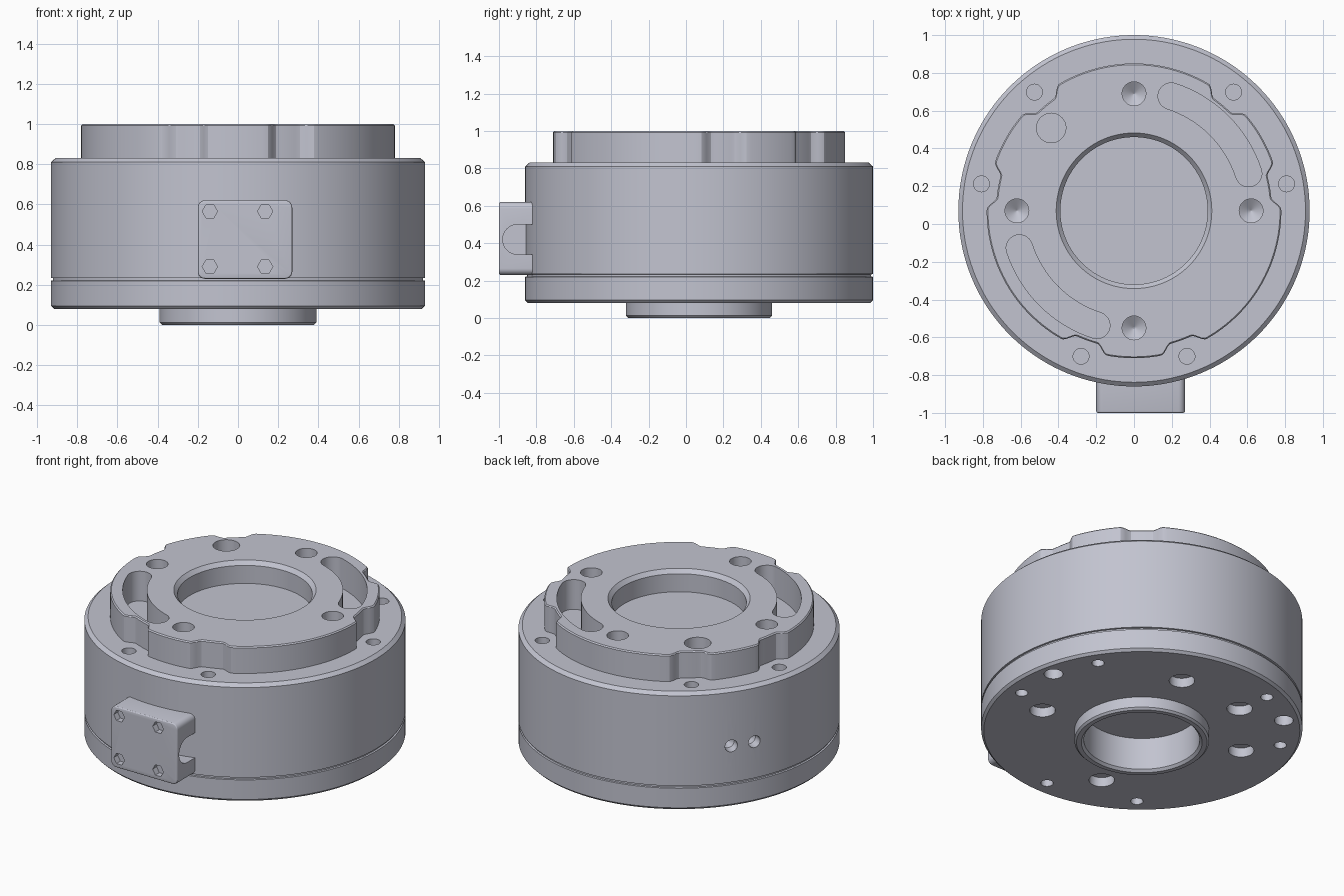
import bpy, bmesh
from math import cos, sin, pi, radians, tau
from mathutils import Matrix, Vector

start = bpy.data.objects.get("Cube")
if start:
    bpy.data.objects.remove(start)

CENTRE = Matrix.Translation((0, 0.07, 0))   # axis of the round housing

metal = bpy.data.materials.new("blue grey metal")
metal.use_nodes = True
metal.diffuse_color = (0.54, 0.55, 0.63, 1)
metal.node_tree.nodes["Principled BSDF"].inputs["Base Color"].default_value = (0.54, 0.55, 0.63, 1)

cutters = bpy.data.collections.new("cutters")
bpy.context.scene.collection.children.link(cutters)
block_cutters = bpy.data.collections.new("block_cutters")
bpy.context.scene.collection.children.link(block_cutters)


def add_object(name, bm, matrix, target=None):
    bmesh.ops.recalc_face_normals(bm, faces=bm.faces)
    mesh = bpy.data.meshes.new(name)
    bm.to_mesh(mesh)
    bm.free()
    mesh.transform(matrix)
    mesh.materials.append(metal)
    ob = bpy.data.objects.new(name, mesh)
    (target or bpy.context.scene.collection).objects.link(ob)
    ob.hide_render = target is not None
    return ob


def loft(name, rings, matrix=CENTRE, target=None):
    """Skin a stack of equal point loops and cap both ends."""
    bm = bmesh.new()
    loops = [[bm.verts.new(p) for p in ring] for ring in rings]
    n = len(loops[0])
    for a, b in zip(loops, loops[1:]):
        for i in range(n):
            j = (i + 1) % n
            bm.faces.new((a[i], a[j], b[j], b[i]))
    bm.faces.new(loops[0])
    bm.faces.new(loops[-1])
    return add_object(name, bm, matrix, target)


def lathe(name, profile, matrix=CENTRE, target=None, sides=32):
    rings = [[(r * cos(tau * i / sides), r * sin(tau * i / sides), z) for i in range(sides)]
             for r, z in profile]
    return loft(name, rings, matrix, target)


def prism(name, outline, low, high, matrix=CENTRE, target=None):
    return loft(name, [[(x, y, z) for x, y in outline] for z in (low, high)], matrix, target)


def polar(r, degrees, z=0):
    return Vector((r * cos(radians(degrees)), r * sin(radians(degrees)), z))


def hole(r, dist, degrees, low, high, tip=0):
    """Vertical hole cutter; a tip gives it a conical drill point."""
    profile = [(r, low), (r, high)]
    if tip:
        profile.insert(0, (0.002, low - tip))
    lathe("hole_cutter", profile, CENTRE @ Matrix.Translation(polar(dist, degrees)), cutters)


# Housing with lower rim groove and bottom boss
housing = lathe("housing", [
    (0.378, 0), (0.39, 0.012), (0.39, 0.08), (0.915, 0.08), (0.93, 0.095),
    (0.93, 0.22), (0.92, 0.222), (0.92, 0.233), (0.93, 0.235),
    (0.93, 0.81), (0.908, 0.83)], sides=144)

# Raised top ring, its edge scalloped around the six shoulder holes
NOTCHES = (10, 50, 130, 170, 250, 290)


def ring_radius(degrees):
    gap = min(abs((degrees - n + 180) % 360 - 180) for n in NOTCHES)
    t = max(0, min(1, (9.5 - gap) / 5))
    return 0.78 - 0.05 * t * t * (3 - 2 * t)


def ring_loop(z, inset):
    return [polar(ring_radius(a) - inset, a, z) for a in range(360)]


top_ring = loft("top_ring", [ring_loop(0.828, 0), ring_loop(0.993, 0), ring_loop(1.0, 0.007)])

# Central recesses above and below
lathe("top_bore_cutter", [(0.39, 0.86), (0.39, 0.975), (0.412, 1.0), (0.412, 1.05)],
      target=cutters, sides=96)
lathe("bottom_bore_cutter", [(0.35, -0.05), (0.35, 0), (0.335, 0.015), (0.335, 0.22)],
      target=cutters, sides=96)

# Holes in the top ring and shoulder
for a in range(0, 360, 90):
    hole(0.063, 0.62, a, 0.86, 1.05, 0.04)
hole(0.078, 0.62, 135, 0.86, 1.05)
for a in NOTCHES:
    hole(0.042, 0.82, a, 0.76, 0.9)

# Two curved slots with round ends
for turn in (0, 180):
    steps = range(17)
    first, last, mid, half = turn + 18, turn + 72, 0.638, 0.07
    outline = [polar(mid + half, first + (last - first) * i / 16) for i in steps]
    outline += [polar(mid, last) + polar(half, last + 180 * i / 16) for i in steps[1:-1]]
    outline += [polar(mid - half, last - (last - first) * i / 16) for i in steps]
    outline += [polar(mid, first) + polar(half, first + 180 + 180 * i / 16) for i in steps[1:-1]]
    prism("slot_cutter", [p.xy for p in outline], 0.81, 1.05, target=cutters)

# Holes in the underside
for a in (12, 132, 252):
    for side in (-20, 20):
        hole(0.036, 0.82, a + side, 0, 0.18)
for a in (12, 132):
    hole(0.055, 0.83, a, 0, 0.16)
for a in (-18, 72, 116, 162, 252):
    hole(0.074, 0.62, a, 0, 0.14)

# Two side ports in the wall
for a in (144, 153):
    aim = Matrix.Rotation(radians(a), 4, "Z") @ Matrix.Rotation(pi / 2, 4, "Y")
    lathe("port_cutter", [(0.002, 0.84), (0.038, 0.87), (0.038, 1.0)],
          CENTRE @ Matrix.Translation((0, 0, 0.467)) @ aim, cutters)

# Connector block on the front wall
bm = bmesh.new()
bmesh.ops.create_cube(bm, size=1, matrix=Matrix.Translation((0.035, -0.9, 0.425))
                      @ Matrix.Diagonal((0.47, 0.2, 0.39, 1)))
long_edges = [e for e in bm.edges if abs(e.verts[0].co.y - e.verts[1].co.y) > 0.1]
bmesh.ops.bevel(bm, geom=long_edges, offset=0.035, segments=6, profile=0.5, affect="EDGES")
front_edges = [e for e in bm.edges if all(v.co.y < -0.99 for v in e.verts)]
bmesh.ops.bevel(bm, geom=front_edges, offset=0.01, segments=3, profile=0.5, affect="EDGES")
block = add_object("connector_block", bm, Matrix.Identity(4))

# Cable opening in the side of the block
arch = [(-0.9 + 0.08 * cos(a), 0.42 + 0.08 * sin(a))
        for a in (pi / 2 + pi * i / 16 for i in range(17))]
arch += [(-0.7, 0.34), (-0.7, 0.5)]
turn_to_x = Matrix(((0, 0, 1, 0), (1, 0, 0, 0), (0, 1, 0, 0), (0, 0, 0, 1)))
prism("cable_cutter", arch, 0.1, 0.4, turn_to_x, block_cutters)

# Hexagonal screw sockets
for x in (-0.14, 0.135):
    for z in (0.29, 0.565):
        lathe("socket_cutter", [(0.038, -0.04), (0.038, 0.05)],
              Matrix.Translation((x, -1, z)) @ Matrix.Rotation(pi / 2, 4, "X"),
              block_cutters, sides=6)

# Cut, smooth and tidy
for ob, group in ((housing, cutters), (top_ring, cutters), (block, block_cutters)):
    mod = ob.modifiers.new("cuts", "BOOLEAN")
    mod.operation = "DIFFERENCE"
    mod.solver = "EXACT"
    mod.operand_type = "COLLECTION"
    mod.collection = group
    bpy.ops.object.select_all(action="DESELECT")
    ob.select_set(True)
    bpy.context.view_layer.objects.active = ob
    bpy.ops.object.modifier_apply(modifier=mod.name)
    bpy.ops.object.shade_smooth_by_angle(angle=radians(28))
for group in (cutters, block_cutters):
    for helper in list(group.objects):
        bpy.data.objects.remove(helper)
    bpy.data.collections.remove(group)
